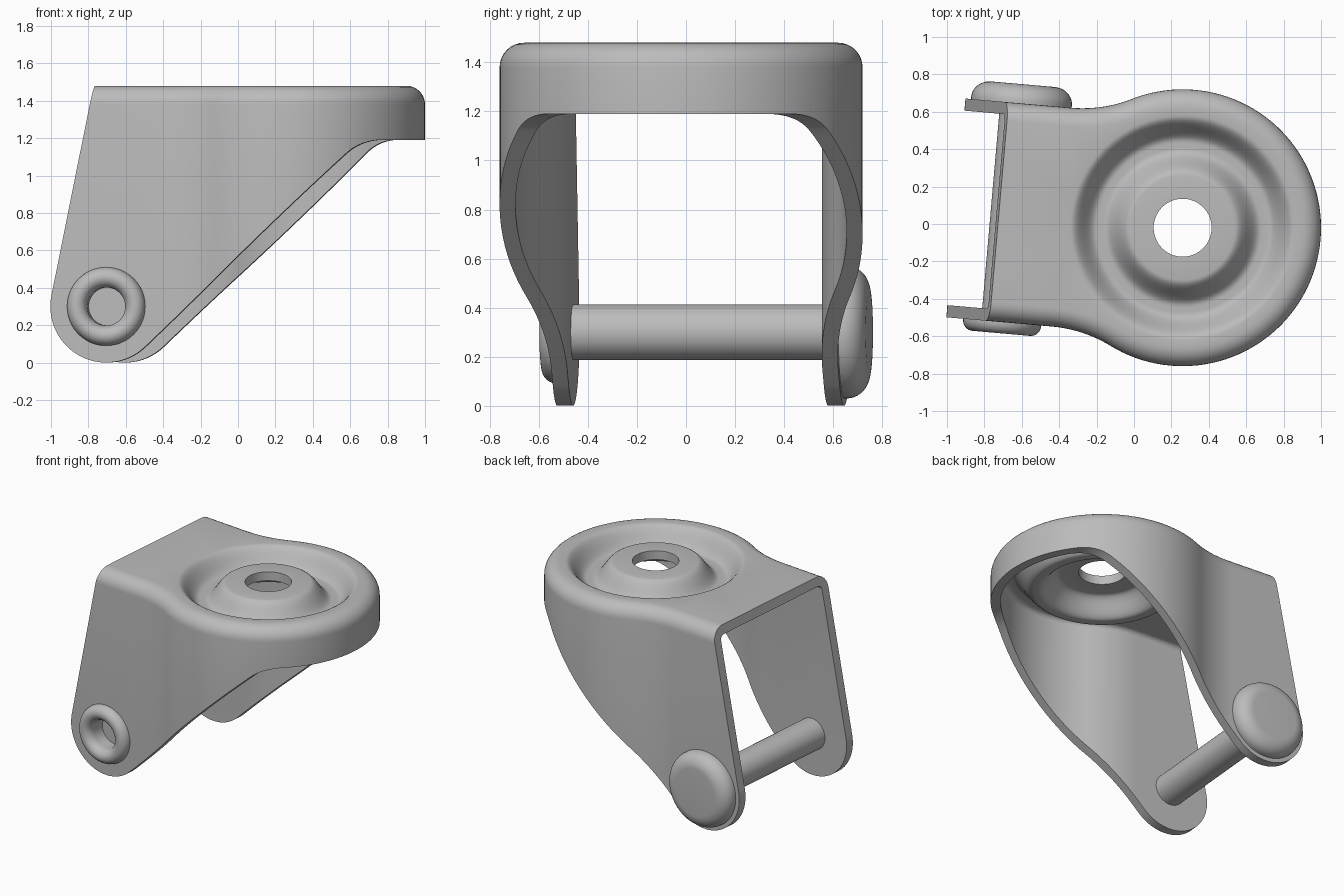
import bpy, bmesh
from math import sin, cos, pi, radians, atan2, acos, hypot

cube = bpy.data.objects.get("Cube")
if cube:
    bpy.data.objects.remove(cube, do_unlink=True)

steel = bpy.data.materials.new("grey_steel")
steel.use_nodes = True
steel.diffuse_color = (0.5, 0.5, 0.5, 1)
steel.node_tree.nodes["Principled BSDF"].inputs["Base Color"].default_value = (0.5, 0.5, 0.5, 1)

HEIGHT, WALL, ROUND = 1.48, 0.065, 0.10
RIM, HALF = 0.74, 0.587            # round end radius, half width of the legs
AXLE_X, AXLE_Z, FOOT = -0.917, 0.30, 0.30


def arc(cx, cy, r, a0, a1, n, ry=None):
    ry = r if ry is None else ry
    angles = [a0 + (a1 - a0) * i / n for i in range(n + 1)]
    return [(cx + r * cos(a), cy + ry * sin(a)) for a in angles]


def add_ring(bm, points):
    return [bm.verts.new(p) for p in points]


def bridge(bm, a, b):
    n = len(a)
    for i in range(n):
        j = (i + 1) % n
        bm.faces.new((a[i], a[j], b[j], b[i]))


def loop_edges(bm, ring):
    return [bm.edges.get((ring[i - 1], ring[i])) for i in range(len(ring))]


def finish(bm, name):
    bmesh.ops.recalc_face_normals(bm, faces=bm.faces)
    mesh = bpy.data.meshes.new(name)
    bm.to_mesh(mesh)
    bm.free()
    mesh.materials.append(steel)
    obj = bpy.data.objects.new(name, mesh)
    bpy.context.collection.objects.link(obj)
    obj.location = (0.26, -0.02, 0)
    obj.rotation_euler.z = radians(-5)
    return obj


def smooth(obj):
    bpy.ops.object.select_all(action='DESELECT')
    obj.select_set(True)
    bpy.context.view_layer.objects.active = obj
    bpy.ops.object.shade_smooth_by_angle(angle=radians(32))


def carve(obj, cutter, operation):
    bpy.context.view_layer.objects.active = obj
    mod = obj.modifiers.new("cut", 'BOOLEAN')
    mod.operation, mod.object, mod.solver = operation, cutter, 'EXACT'
    bpy.ops.object.modifier_apply(modifier=mod.name)
    bpy.data.objects.remove(cutter, do_unlink=True)


def outline(d):
    """Plan of the bracket, inset by d: straight legs flaring into a round end."""
    waist_x = -0.65
    waist_r = (waist_x ** 2 + HALF ** 2 - RIM ** 2) / (2 * (RIM - HALF))
    waist_y = HALF + waist_r
    a = atan2(waist_y, waist_x)
    half = [(-1.5 + d, HALF - d)]
    half += arc(waist_x, waist_y, waist_r + d, -pi / 2, a - pi, 14)
    half += arc(0, 0, RIM - d, a, 0, 40)[1:]
    return half + [(x, -y) for x, y in reversed(half[:-1])]


def dish(r):
    """Height of the pressed ring groove at radius r."""
    if r > 0.44:
        t = min(max((r - 0.46) / 0.14, 0), 1)
    else:
        t = min(max((0.42 - r) / 0.14, 0), 1)
    return HEIGHT - 0.13 * (0.5 + 0.5 * cos(pi * t))


def skin(bm, drop, inset, edge_r):
    """One side of the sheet: wall, rounded edge, flat top and dish."""
    layers = [(inset, -0.2)]
    top = HEIGHT - drop
    layers += [(inset + edge_r - x, z) for x, z in arc(0, top - edge_r, edge_r, 0, pi / 2, 8)]
    rings = [add_ring(bm, [(x, y, z) for x, y in outline(d)]) for d, z in layers]
    radii = [0.60 - 0.32 * i / 26 for i in range(27)] + [0.155]
    circles = [add_ring(bm, [(x, y, dish(r) - drop) for x, y in arc(0, 0, r, 0, 2 * pi, 64)[:-1]])
               for r in radii]
    for group in (rings, circles):
        for a, b in zip(group, group[1:]):
            bridge(bm, a, b)
    edges = loop_edges(bm, rings[-1]) + loop_edges(bm, circles[0])
    bmesh.ops.triangle_fill(bm, edges=edges, use_beauty=True)
    return rings[0], circles[-1]


# Sheet metal fork
bm = bmesh.new()
outer_foot, outer_hole = skin(bm, 0, 0, ROUND)
inner_foot, inner_hole = skin(bm, WALL, WALL, ROUND - WALL)
bridge(bm, outer_foot, inner_foot)
bridge(bm, outer_hole, inner_hole)
fork = finish(bm, "fork_bracket")

# Side outline that trims the legs
dx, dz = -0.985 - AXLE_X, HEIGHT - AXLE_Z
back = atan2(dz, dx) + acos(FOOT / hypot(dx, dz))
slope = radians(43.6)
side = arc(AXLE_X, AXLE_Z, FOOT, back, 1.5 * pi + slope, 28)
side += arc(0.55, 0.94, 0.25, pi / 2 + slope, pi / 2, 8)
side += [(1.0, 1.19), (1.0, 1.6), (-0.961, 1.6)]
bm = bmesh.new()
ends = [add_ring(bm, [(x, y, z) for x, z in side]) for y in (-1, 1)]
bridge(bm, *ends)
for ring in ends:
    bm.faces.new(ring)
carve(fork, finish(bm, "side_cutter"), 'INTERSECT')


def lathe(name, profile):
    """Revolve (radius, y) points about the axle line."""
    bm = bmesh.new()
    rings = [add_ring(bm, [(x, y, z) for x, z in arc(AXLE_X, AXLE_Z, r, 0, 2 * pi, 48)[:-1]])
             for r, y in profile]
    for a, b in zip(rings, rings[1:]):
        bridge(bm, a, b)
    bm.faces.new(rings[0])
    bm.faces.new(rings[-1])
    return finish(bm, name)


# Axle hole in the right leg
carve(fork, lathe("hole_cutter", [(0.108, -0.8), (0.108, -0.4)]), 'DIFFERENCE')
smooth(fork)

# Axle rivet: domed head, shaft, rolled hollow end
head = arc(0.17, 0.60, 0.10, pi / 2, 0, 10, 0.09)
rolled = arc(0.156, -HALF, 0.054, 0, -pi, 16, 0.06)
shaft = [(0.27, HALF - 0.005), (0.113, HALF - 0.005), (0.113, -HALF + 0.005), (0.21, -HALF + 0.005)]
rivet = lathe("axle_rivet", head + shaft + rolled + [(0.102, -0.50)])
smooth(rivet)
